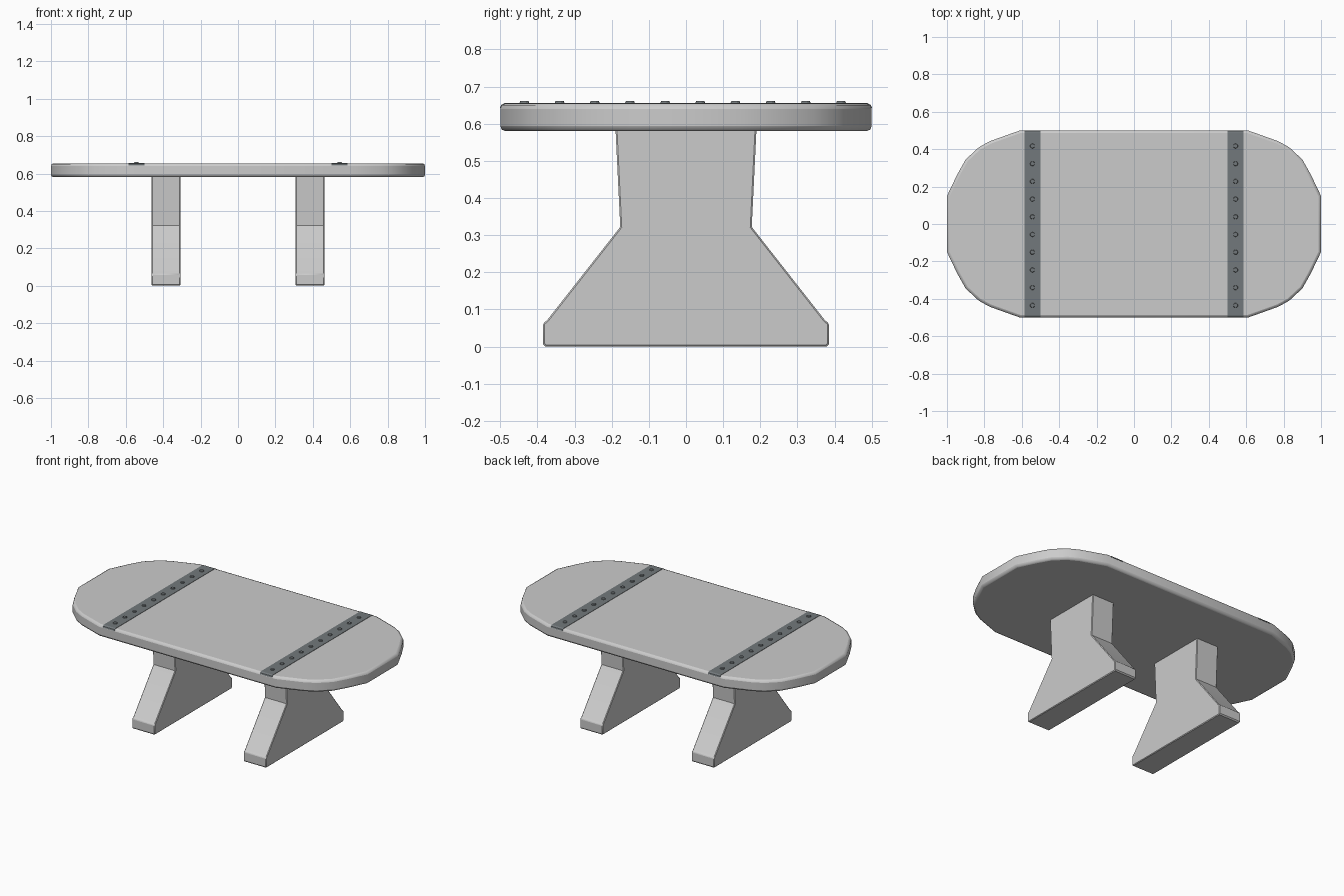
import bpy, bmesh, math
from mathutils import Vector

if "Cube" in bpy.data.objects:
    bpy.data.objects.remove(bpy.data.objects["Cube"])

metal = bpy.data.materials.new("dark_metal")
metal.diffuse_color = (0.17, 0.19, 0.2, 1)
metal.use_nodes = True
metal.node_tree.nodes["Principled BSDF"].inputs["Base Color"].default_value = metal.diffuse_color


def prism(name, outline, to3d, depth, bevel=0.0, segments=2, mat=None):
    """Extrude a closed 2D outline along a vector, with optional edge bevel."""
    bm = bmesh.new()
    face = bm.faces.new([bm.verts.new(to3d(a, b)) for a, b in outline])
    ext = bmesh.ops.extrude_face_region(bm, geom=[face])
    moved = [v for v in ext["geom"] if isinstance(v, bmesh.types.BMVert)]
    bmesh.ops.translate(bm, verts=moved, vec=Vector(depth))
    bmesh.ops.recalc_face_normals(bm, faces=bm.faces)
    me = bpy.data.meshes.new(name)
    bm.to_mesh(me)
    bm.free()
    ob = bpy.data.objects.new(name, me)
    bpy.context.collection.objects.link(ob)
    if mat:
        me.materials.append(mat)
    if bevel:
        mod = ob.modifiers.new("bevel", 'BEVEL')
        mod.width, mod.segments = bevel, segments
        mod.limit_method, mod.angle_limit = 'ANGLE', math.radians(50)
    smooth(ob)
    return ob


def smooth(ob, angle=30):
    bpy.ops.object.select_all(action='DESELECT')
    ob.select_set(True)
    bpy.context.view_layer.objects.active = ob
    bpy.ops.object.shade_smooth_by_angle(angle=math.radians(angle))


# Table top: quarter outline mirrored to all four corners
q = [(1.0, 0.15), (0.945, 0.265), (0.9, 0.345), (0.83, 0.41), (0.77, 0.443), (0.61, 0.5)]
half = q + [(-x, y) for x, y in reversed(q)]
outline = half + [(x, -y) for x, y in reversed(half)]
prism("table_top", outline, lambda x, y: (x, y, 0.58), (0, 0, 0.074), 0.014)

# Leg profile in y/z, wide foot and waisted post
leg_half = [(0.378, 0), (0.385, 0.007), (0.385, 0.062), (0.374, 0.071), (0.177, 0.322), (0.19, 0.59)]
leg = leg_half + [(-y, z) for y, z in reversed(leg_half)]

# Metal band profile in y/z, folding over the rounded rim
band_half = [(0.488, 0.642), (0.501, 0.642), (0.498, 0.650), (0.488, 0.656)]
band = band_half + [(-y, z) for y, z in reversed(band_half)]

for side, s in (("left", -1), ("right", 1)):
    prism(side + "_leg", leg, lambda y, z: (s * 0.385 - 0.077, y, z), (0.154, 0, 0), 0.004, 1)
    prism(side + "_band", band, lambda y, z: (s * 0.543 - 0.042, y, z), (0.084, 0, 0), mat=metal)

    # Row of ten low rivets on the band
    bm = bmesh.new()
    for i in range(10):
        new = bmesh.ops.create_cone(bm, cap_ends=True, segments=10, radius1=0.0145, radius2=0.011, depth=0.009)
        bmesh.ops.translate(bm, verts=new["verts"], vec=(s * 0.543, -0.435 + i * 0.0947, 0.6565))
    me = bpy.data.meshes.new(side + "_rivets")
    bm.to_mesh(me)
    bm.free()
    me.materials.append(metal)
    ob = bpy.data.objects.new(side + "_rivets", me)
    bpy.context.collection.objects.link(ob)
    smooth(ob)
